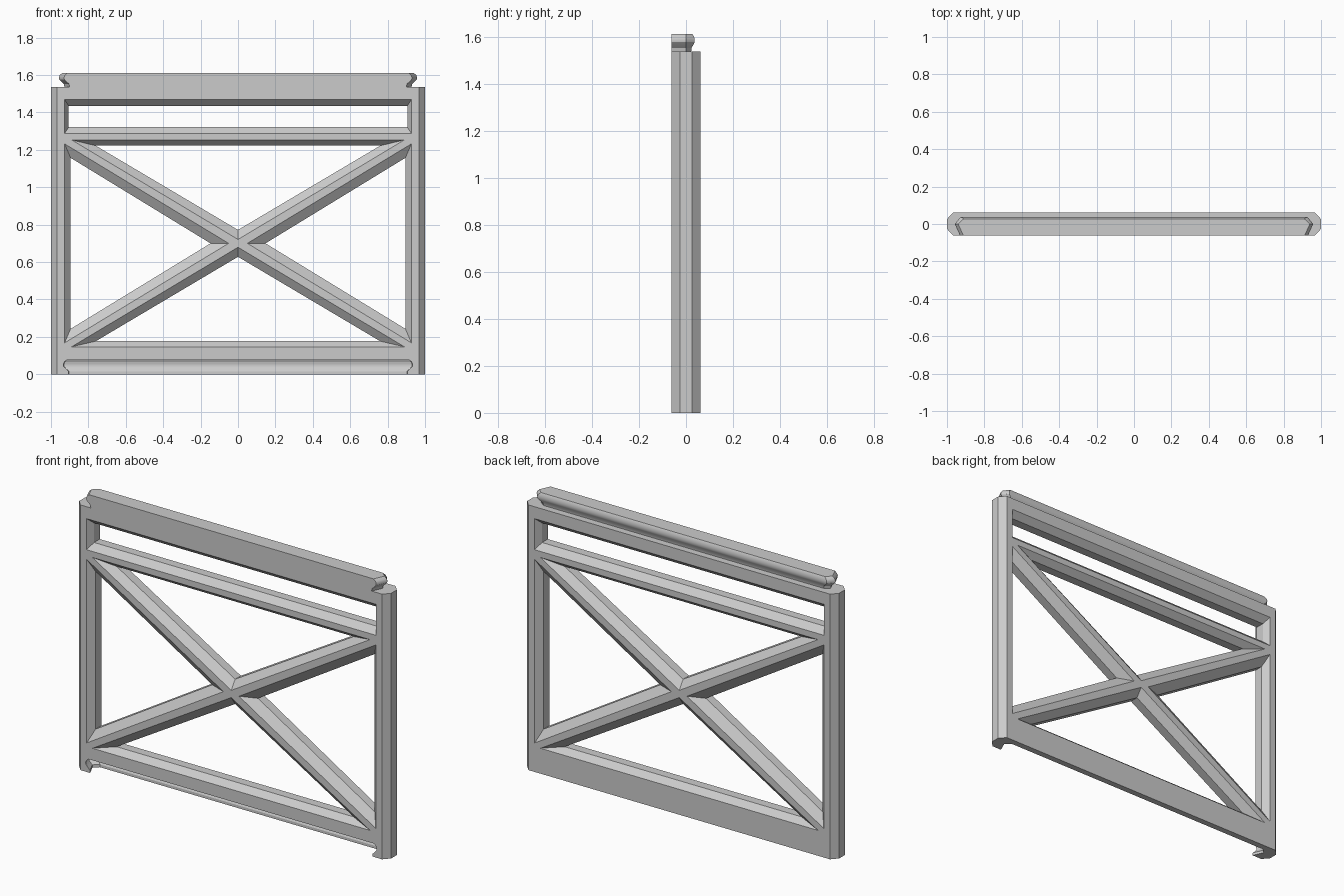
import bpy
import bmesh
import math

cube = bpy.data.objects.get("Cube")
if cube:
    bpy.data.objects.remove(cube, do_unlink=True)

DEPTH = 0.062       # half thickness of the panel
FLAT = 0.026        # half width of the unchamfered middle
BODY_TOP = 1.537

grey = bpy.data.materials.new("light grey")
grey.use_nodes = True
colour = (0.6, 0.6, 0.6, 1)
grey.diffuse_color = colour
grey.node_tree.nodes["Principled BSDF"].inputs["Base Color"].default_value = colour


def loft(name, rings):
    """Closed solid through equal rings of points."""
    bm = bmesh.new()
    loops = [[bm.verts.new(p) for p in ring] for ring in rings]
    n = len(loops[0])
    for a, b in zip(loops, loops[1:]):
        for i in range(n):
            j = (i + 1) % n
            bm.faces.new((a[i], a[j], b[j], b[i]))
    bm.faces.new(loops[0])
    bm.faces.new(loops[-1])
    bmesh.ops.recalc_face_normals(bm, faces=bm.faces)
    mesh = bpy.data.meshes.new(name)
    bm.to_mesh(mesh)
    bm.free()
    mesh.materials.append(grey)
    ob = bpy.data.objects.new(name, mesh)
    bpy.context.collection.objects.link(ob)
    return ob


def activate(ob):
    bpy.ops.object.select_all(action='DESELECT')
    ob.select_set(True)
    bpy.context.view_layer.objects.active = ob


def cut(ob, cutter):
    activate(ob)
    mod = ob.modifiers.new("cut", 'BOOLEAN')
    mod.operation = 'DIFFERENCE'
    mod.solver = 'EXACT'
    mod.object = cutter
    bpy.ops.object.modifier_apply(modifier=mod.name)
    bpy.data.objects.remove(cutter, do_unlink=True)


def window(wide, narrow):
    """Opening that flares towards the front and the back."""
    flared = [(2 * w[0] - n[0], 2 * w[1] - n[1]) for w, n in zip(wide, narrow)]
    far = 2 * DEPTH - FLAT
    steps = ((-far, flared), (-FLAT, narrow), (FLAT, narrow), (far, flared))
    return loft("window_cutter", [[(x, y, z) for x, z in pts] for y, pts in steps])


def lip_ring(z, bulge, grow=0.0, front=-DEPTH):
    """Plan of the interlocking lip; bulge runs from neck (0) to widest (1)."""
    side = 0.958 + grow - 0.03 * (1 - bulge)
    back = 0.037 + grow - 0.015 * (1 - bulge)
    half = [(side + 0.45 * front, front), (side, 0), (side - 0.03, back)]
    plan = half + [(-x, y) for x, y in reversed(half)]
    return [(x, y, z) for x, y in plan]


# Frame slab with chamfered outer edges
quarter = [(0.967, -DEPTH), (1, -FLAT), (1, FLAT), (0.967, DEPTH)]
plan = quarter + [(-x, y) for x, y in reversed(quarter)]
frame = loft("braced_frame", [[(x, y, z) for x, y in plan] for z in (0, BODY_TOP)])


def box(x, low, high):
    return [(-x, low), (x, low), (x, high), (-x, high)]


def mirror(pts):
    return [(-x, z) for x, z in pts]


# Upper slot and the four triangles between the cross braces
cut(frame, window(box(0.927, 1.288, 1.468), box(0.905, 1.322, 1.435)))
cut(frame, window([(-0.89, 0.147), (0.89, 0.147), (0, 0.679)],
                  [(-0.76, 0.177), (0.76, 0.177), (0, 0.628)]))
cut(frame, window([(-0.89, 1.253), (0.89, 1.253), (0, 0.721)],
                  [(-0.76, 1.222), (0.76, 1.222), (0, 0.772)]))
wide = [(-0.927, 1.232), (-0.927, 0.168), (-0.05, 0.7)]
narrow = [(-0.895, 1.157), (-0.895, 0.243), (-0.147, 0.7)]
cut(frame, window(wide, narrow))
cut(frame, window(mirror(wide), mirror(narrow)))

# Interlocking lip on top and the matching groove under the bottom rail
profile = [(0, 0), (0.015, 0.1), (0.03, 0.65), (0.04, 0.95),
           (0.05, 1), (0.062, 0.85), (0.074, 0.4)]
groove = [lip_ring(-0.05, 0, 0.003, -0.1)]
groove += [lip_ring(z * 1.05, b, 0.003, -0.1) for z, b in profile[1:]]
cut(frame, loft("groove_cutter", groove))
lip = loft("top_lip", [lip_ring(BODY_TOP + z, b) for z, b in profile])

activate(lip)
bpy.ops.object.shade_smooth_by_angle(angle=math.radians(28))
